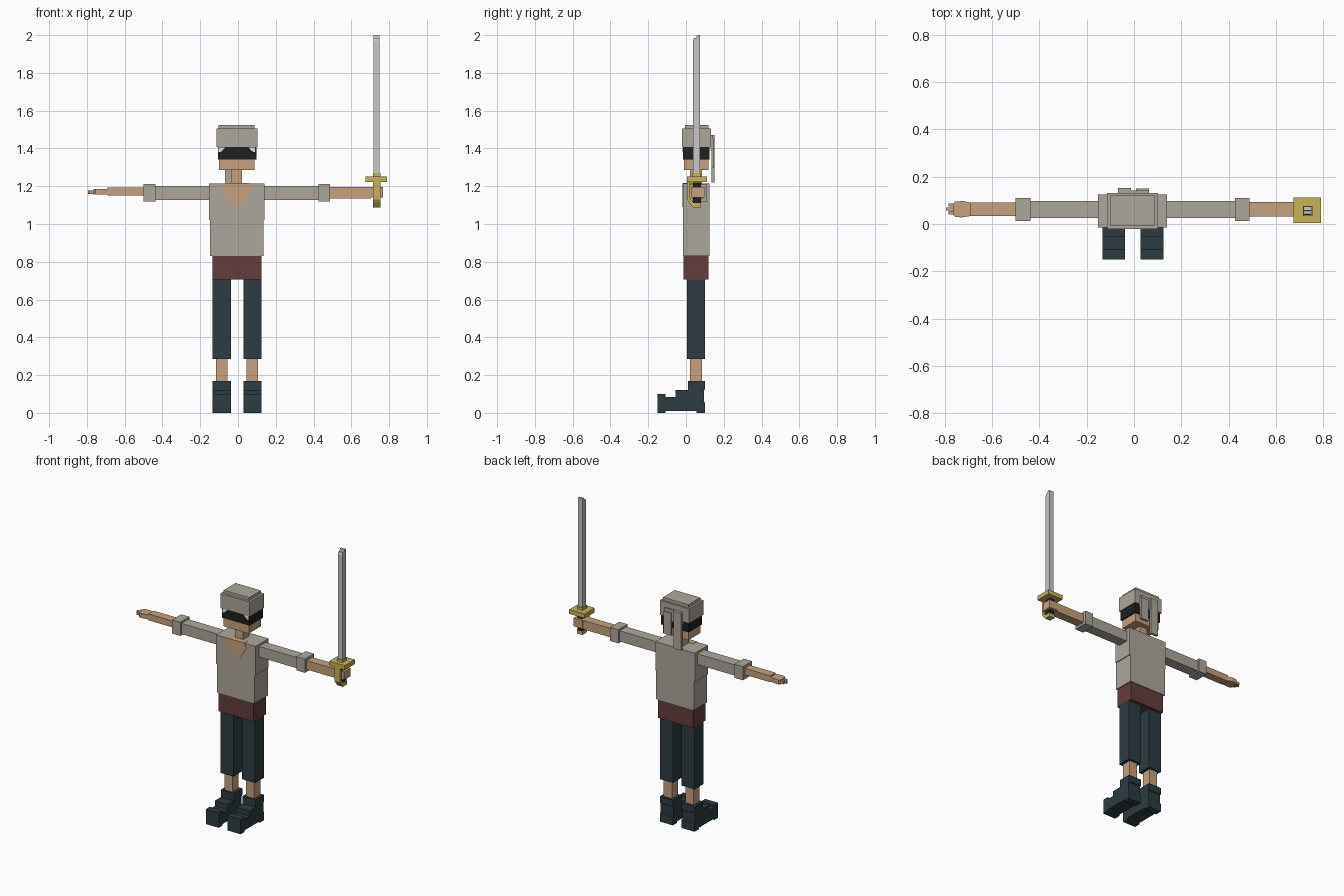
import bpy, bmesh

cube = bpy.data.objects.get("Cube")
if cube:
    bpy.data.objects.remove(cube)


def material(name, r, g, b):
    m = bpy.data.materials.new(name)
    m.use_nodes = True
    m.diffuse_color = (r, g, b, 1)
    m.node_tree.nodes["Principled BSDF"].inputs["Base Color"].default_value = (r, g, b, 1)
    return m


CLOTH = material("grey cloth", .42, .39, .335)
SKIN = material("skin", .58, .355, .21)
TEAL = material("dark teal", .026, .045, .054)
MAROON = material("maroon", .125, .048, .046)
GOLD = material("gold", .57, .45, .10)
STEEL = material("steel", .57, .57, .57)
BLACK = material("black", .014, .014, .014)
WHITE = material("white", .85, .85, .85)


def prism(name, mat, pts, axis, lo, hi):
    """Extrude a flat outline along x (points are y, z), y (x, z) or z (x, y)."""
    place = {"x": lambda a, b, t: (t, a, b),
             "y": lambda a, b, t: (a, t, b),
             "z": lambda a, b, t: (a, b, t)}[axis]
    bm = bmesh.new()
    rings = [[bm.verts.new(place(a, b, t)) for a, b in pts] for t in (lo, hi)]
    bm.faces.new(rings[0])
    bm.faces.new(rings[1][::-1])
    for i in range(len(pts)):
        j = (i + 1) % len(pts)
        bm.faces.new((rings[0][i], rings[0][j], rings[1][j], rings[1][i]))
    bmesh.ops.recalc_face_normals(bm, faces=bm.faces)
    mesh = bpy.data.meshes.new(name)
    bm.to_mesh(mesh)
    bm.free()
    mesh.materials.append(mat)
    obj = bpy.data.objects.new(name, mesh)
    bpy.context.scene.collection.objects.link(obj)
    return obj


def box(name, mat, x, y, z):
    pts = [(x[0], y[0]), (x[1], y[0]), (x[1], y[1]), (x[0], y[1])]
    return prism(name, mat, pts, "z", *z)


MID = -.006  # the body's centre line

# Torso, sash and open collar
box("chest", CLOTH, (-.153, .14), (-.015, .125), (1.02, 1.215))
box("belly", CLOTH, (-.147, .134), (-.015, .125), (.83, 1.02))
box("sash", MAROON, (-.135, .125), (-.012, .12), (.705, .83))
collar = [(-.07, 1.215), (-.088, 1.19), (-.035, 1.105), (MID, 1.09),
          (.023, 1.105), (.076, 1.19), (.058, 1.215)]
prism("open_collar", SKIN, collar, "y", -.018, -.014)
box("collar_top", SKIN, (-.07, .058), (-.018, .02), (1.213, 1.217))

# Head
box("neck", SKIN, (-.035, .022), (.02, .085), (1.21, 1.29))
box("head", SKIN, (-.10, .087), (-.01, .118), (1.285, 1.41))
box("eye_mask", BLACK, (-.107, .097), (-.015, .125), (1.342, 1.41))
for side, name in ((-1, "right_eye"), (1, "left_eye")):
    pts = [(MID + side * a, b) for a, b in
           ((.062, 1.405), (.096, 1.405), (.096, 1.38), (.088, 1.38), (.076, 1.39))]
    prism(name, WHITE, pts, "y", -.018, -.014)

# Bandana with knot and two hanging tails
box("bandana", CLOTH, (-.115, .102), (-.022, .132), (1.407, 1.505))
box("bandana_top", CLOTH, (-.102, .087), (-.006, .12), (1.505, 1.525))
box("bandana_knot", CLOTH, (-.068, .063), (.13, .142), (1.39, 1.47))
box("long_tail", CLOTH, (-.068, -.012), (.135, .152), (1.22, 1.47))
box("short_tail", CLOTH, (.008, .063), (.135, .149), (1.30, 1.45))

# Legs and boots
boot = [(-.15, 0), (-.108, 0), (-.108, .01), (.055, .01), (.055, 0), (.10, 0),
        (.10, .055), (.094, .06), (.094, .12), (.10, .125), (.10, .17),
        (.01, .17), (.01, .12), (-.055, .12), (-.055, .085),
        (-.108, .085), (-.108, .10), (-.15, .10)]
for side, name in ((-1, "right"), (1, "left")):
    c = MID + .001 + side * .081
    box(name + "_trouser_leg", TEAL, (c - .048, c + .048), (.005, .10), (.285, .705))
    box(name + "_shin", SKIN, (c - .03, c + .03), (.02, .085), (.16, .29))
    prism(name + "_boot", TEAL, boot, "x", c - .048, c + .048)

# Sleeves and cuffs
for side, name in ((-1, "right"), (1, "left")):
    span = lambda a, b: sorted((MID + side * a, MID + side * b))
    box(name + "_sleeve", CLOTH, span(.13, .435), (.025, .097), (1.128, 1.20))
    box(name + "_cuff", CLOTH, span(.432, .494), (.013, .11), (1.12, 1.212))

# Open right hand
box("right_forearm", SKIN, (-.69, -.49), (.034, .09), (1.15, 1.193))
palm = [(-.69, .034), (-.73, .028), (-.755, .03), (-.765, .04),
        (-.765, .085), (-.755, .095), (-.72, .097), (-.69, .09)]
prism("right_palm", SKIN, palm, "z", 1.155, 1.185)
for i in range(3):
    y = .041 + i * .016
    tip = -.785 - (.01 if i == 1 else 0)
    box("right_finger", SKIN, (tip, -.76), (y, y + .013), (1.16, 1.178))

# Gripping left hand
box("left_forearm", SKIN, (.48, .705), (.032, .092), (1.135, 1.195))
box("left_fist", SKIN, (.70, .768), (.03, .097), (1.14, 1.195))

# Sword
box("grip", BLACK, (.717, .75), (.037, .08), (1.11, 1.22))
box("cross_guard", GOLD, (.675, .79), (.005, .112), (1.222, 1.252))
box("blade_collar", GOLD, (.714, .754), (.033, .077), (1.252, 1.27))
bow = [(.005, 1.222), (.005, 1.13), (.018, 1.11), (.037, 1.088), (.08, 1.088),
       (.08, 1.112), (.04, 1.112), (.022, 1.135), (.022, 1.222)]
prism("knuckle_bow_and_pommel", GOLD, bow, "x", .714, .754)
blade = [(.037, 1.27), (.073, 1.27), (.073, 2), (.058, 2),
         (.055, 1.985), (.042, 1.985), (.037, 1.97)]
prism("blade", STEEL, blade, "x", .717, .75)
